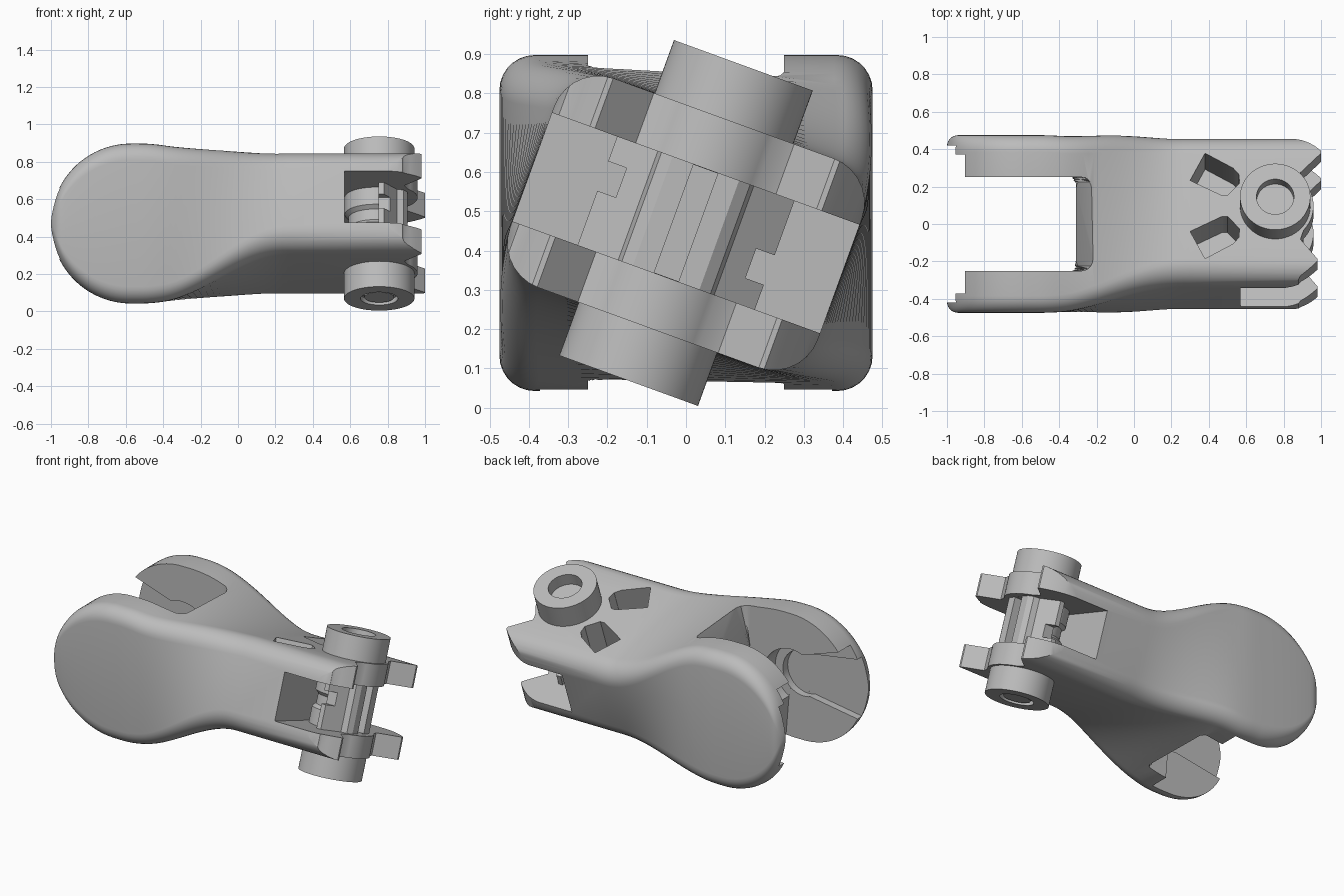
import bpy, bmesh, math
from mathutils import Matrix

cube = bpy.data.objects.get("Cube")
if cube:
    bpy.data.objects.remove(cube)

MID = 0.47                      # height of the hinge and of the long axis
TWIST = math.radians(-20)       # roll of the far joint
PIN_X, HINGE_X = 0.755, -0.5725
ROLL = Matrix.Translation((0, 0, MID)) @ Matrix.Rotation(TWIST, 4, 'X')

grey = bpy.data.materials.new("matte grey")
grey.use_nodes = True
grey.diffuse_color = (0.5, 0.5, 0.5, 1)
grey.node_tree.nodes["Principled BSDF"].inputs["Base Color"].default_value = (0.5, 0.5, 0.5, 1)


def finish(bm, name):
    bmesh.ops.recalc_face_normals(bm, faces=bm.faces)
    mesh = bpy.data.meshes.new(name)
    bm.to_mesh(mesh)
    bm.free()
    mesh.materials.append(grey)
    obj = bpy.data.objects.new(name, mesh)
    bpy.context.collection.objects.link(obj)
    return obj


def prism(name, pts, lo, hi, rolled=True, round_x=None):
    """Outline extruded along the pin (rolled) or across the hinge."""
    bm = bmesh.new()
    place = (lambda a, b, c: ROLL @ Matrix.Translation((a, b, c)).translation) if rolled \
        else (lambda a, b, c: (a, c, b))
    rings = [[bm.verts.new(place(a, b, c)) for a, b in pts] for c in (lo, hi)]
    for ring in rings:
        bm.faces.new(ring)
    for i in range(len(pts)):
        j = (i + 1) % len(pts)
        bm.faces.new((rings[0][i], rings[0][j], rings[1][j], rings[1][i]))
    if round_x is not None:
        edges = [e for e in bm.edges if all(v.co.x > round_x for v in e.verts)
                 and abs(e.verts[0].co.y - e.verts[1].co.y) < 0.01]
        bmesh.ops.bevel(bm, geom=edges, offset=0.06, segments=5, profile=0.5, affect='EDGES')
    return finish(bm, name)


def disc(cx, cy, r, n=48):
    return [(cx + r * math.cos(2 * math.pi * i / n), cy + r * math.sin(2 * math.pi * i / n))
            for i in range(n)]


def box(x0, x1, y0, y1):
    return [(x0, y0), (x1, y0), (x1, y1), (x0, y1)]


def lathe(name, profile, x=PIN_X):
    """Turned part about the pin axis."""
    bm = bmesh.new()
    vs = [bm.verts.new((r, 0, w)) for r, w in profile]
    edges = [bm.edges.new(p) for p in zip(vs, vs[1:])]
    bmesh.ops.spin(bm, geom=vs + edges, cent=(0, 0, 0), axis=(0, 0, 1),
                   angle=2 * math.pi, steps=64, use_duplicate=False)
    bmesh.ops.remove_doubles(bm, verts=bm.verts, dist=1e-4)
    bm.transform(ROLL @ Matrix.Translation((x, 0, 0)))
    return finish(bm, name)


def carve(obj, cutter, operation='DIFFERENCE'):
    mod = obj.modifiers.new("carve", 'BOOLEAN')
    mod.operation, mod.solver, mod.object = operation, 'EXACT', cutter
    bpy.context.view_layer.objects.active = obj
    bpy.ops.object.modifier_apply(modifier=mod.name)
    bpy.data.objects.remove(cutter)


def ease(x, a, b):
    t = min(1, max(0, (x - a) / (b - a)))
    return t * t * (3 - 2 * t)


def section(x):
    """Rounded rectangle cross-section, blending and rolling along the length."""
    s, k = ease(x, -0.52, 0.25), ease(x, -0.4, 0.28)
    a, b, r = 0.475 - 0.058 * s, 0.4275 - 0.1445 * s, 0.09 + 0.03 * s
    if x < HINGE_X:
        b = math.sqrt(max(0.0001, 0.4275 ** 2 - (x - HINGE_X) ** 2))
        d = min(0.06, x + 1)
        a = 0.415 + math.sqrt(max(0, 0.06 ** 2 - (0.06 - d) ** 2))
        r = min(r, 0.9 * b)
    ring, n = [], 7
    for q, (sy, sz) in enumerate(((1, 1), (-1, 1), (-1, -1), (1, -1))):
        for i in range(n + 1):
            ang = (q + i / n) * math.pi / 2
            y, z = sy * (a - r) + r * math.cos(ang), sz * (b - r) + r * math.sin(ang)
            c, t = math.cos(TWIST * k), math.sin(TWIST * k)
            ring.append((x, y * c - z * t, MID + y * t + z * c))
    return ring


# Main body loft: round fork end, waist, rolled far end
stations = [HINGE_X - 0.4275 * math.cos(math.radians(p)) for p in range(3, 90, 4)]
stations += [HINGE_X + 0.03 * i for i in range(30)] + [1.02]
bm = bmesh.new()
rings = [[bm.verts.new(p) for p in section(x)] for x in stations]
for r0, r1 in zip(rings, rings[1:]):
    for i in range(len(r0)):
        j = (i + 1) % len(r0)
        bm.faces.new((r0[i], r0[j], r1[j], r1[i]))
bm.faces.new(rings[0])
bm.faces.new(rings[-1])
body = finish(bm, "finger_link_body")

# Far end outline: curved outer edges, pointed tips, V notches beside the pin lug
half = [(0.79, 0.42)] + [(0.79 + 0.03 * i, 0.417 - 0.0021 * i * i) for i in range(1, 8)]
half += [(1.0, 0.3), (0.89, 0.19)]
lug = [(PIN_X + 0.205 * math.cos(math.radians(g)), 0.205 * math.sin(math.radians(g)))
       for g in range(42, -43, -6)]
outline = [(-1.2, 0.7), (0.79, 0.7)] + half + lug \
    + [(x - 0.02 * (x > 0.9), -u) for x, u in reversed(half)] + [(0.79, -0.7), (-1.2, -0.7)]
carve(body, prism("end_outline", outline, -0.8, 0.8), 'INTERSECT')

# Fork slot, its floor leaning back toward the top
slot = [(-1.2, -0.2), (-0.31, -0.2), (-0.31, 0.62), (-0.22, 0.86), (-0.2, 1.2), (-1.2, 1.2)]
carve(body, prism("fork_slot", slot, -0.25, 0.25, False, -0.4))

# Bearing seats and snap-in channels on the inner cheeks
wedge = [(-0.55, 0.62), (-0.905, 0.74), (-1.1, 0.81), (-1.1, -0.1), (-0.45, -0.1), (-0.45, 0.06), (-0.47, 0.3)]
lead = [(-0.575, 0.6), (-0.955, 0.66), (-1.1, 0.68), (-1.1, 0.26), (-0.955, 0.28), (-0.575, 0.34)]
carve(body, prism("wedge", wedge, -0.372, 0.372, False))
carve(body, prism("lead", lead, -0.42, 0.42, False))
carve(body, prism("seat", disc(HINGE_X, MID, 0.2), -0.371, 0.371, False))
carve(body, prism("inner_seat", disc(HINGE_X, MID, 0.145), -0.419, 0.419, False))

# Joint window between the end plates
carve(body, prism("window", box(0.57, 1.3, -0.7, 0.7), -0.147, 0.147))

# Two pockets in the upper face
pocket = [(0.38, 0.3), (0.53, 0.215), (0.56, 0.18), (0.565, 0.13), (0.5, 0.06), (0.47, 0.06), (0.3, 0.145)]
for side in (-1, 1):
    carve(body, prism("pocket", [(x, side * u) for x, u in pocket], 0.03, 0.5))

# Pin caps: open socket above, ring groove below
upper = [(0, 0.2), (0.188, 0.2), (0.188, 0.427), (0.1, 0.427), (0.1, 0.35), (0, 0.35)]
lower = [(0, -0.2), (0.188, -0.2), (0.188, -0.427), (0.1, -0.427), (0.1, -0.4),
         (0.08, -0.4), (0.08, -0.42), (0, -0.42)]
parts = [body, lathe("upper_pin_cap", upper), lathe("lower_pin_cap", lower)]

# Grooved spool between the plates
spool = lathe("pin_spool", [(0, -0.16), (0.165, -0.16), (0.165, -0.05), (0.145, -0.03),
                            (0.145, 0.03), (0.165, 0.05), (0.165, 0.16), (0, 0.16)], 0.735)
parts.append(spool)

# Guide block on the spool, with side notches and a central slit
guide = [(0.75, -0.24), (0.78, -0.24), (0.85, -0.13), (0.885, -0.12), (0.905, -0.09)]
guide += [(x, -u) for x, u in reversed(guide)]
block = prism("cord_guide_block", guide, -0.155, 0.155)
for side in (-1, 1):
    u, w = side * 0.24, side * -0.04
    carve(block, prism("notch", box(0.7, 0.95, u - 0.05, u + 0.05), w - 0.04, w + 0.04))
parts.append(block)
for part in (spool, block):
    carve(part, prism("slit", box(0.76, 1.0, -0.033, 0.033), -0.146, 0.146))

# Row of four cord holes at the bottom of the slit
for w in (-0.105, -0.035, 0.035, 0.105):
    for part in (spool, block):
        bm = bmesh.new()
        bmesh.ops.create_cone(bm, cap_ends=True, segments=20, radius1=0.031, radius2=0.031, depth=0.2)
        bm.transform(ROLL @ Matrix.Translation((0.7, 0, w)) @ Matrix.Rotation(math.pi / 2, 4, 'Y'))
        carve(part, finish(bm, "cord_hole"))

# Smooth rounded surfaces, crisp edges
bpy.ops.object.select_all(action='DESELECT')
for obj in parts:
    obj.select_set(True)
bpy.context.view_layer.objects.active = body
bpy.ops.object.shade_smooth_by_angle(angle=math.radians(28))
